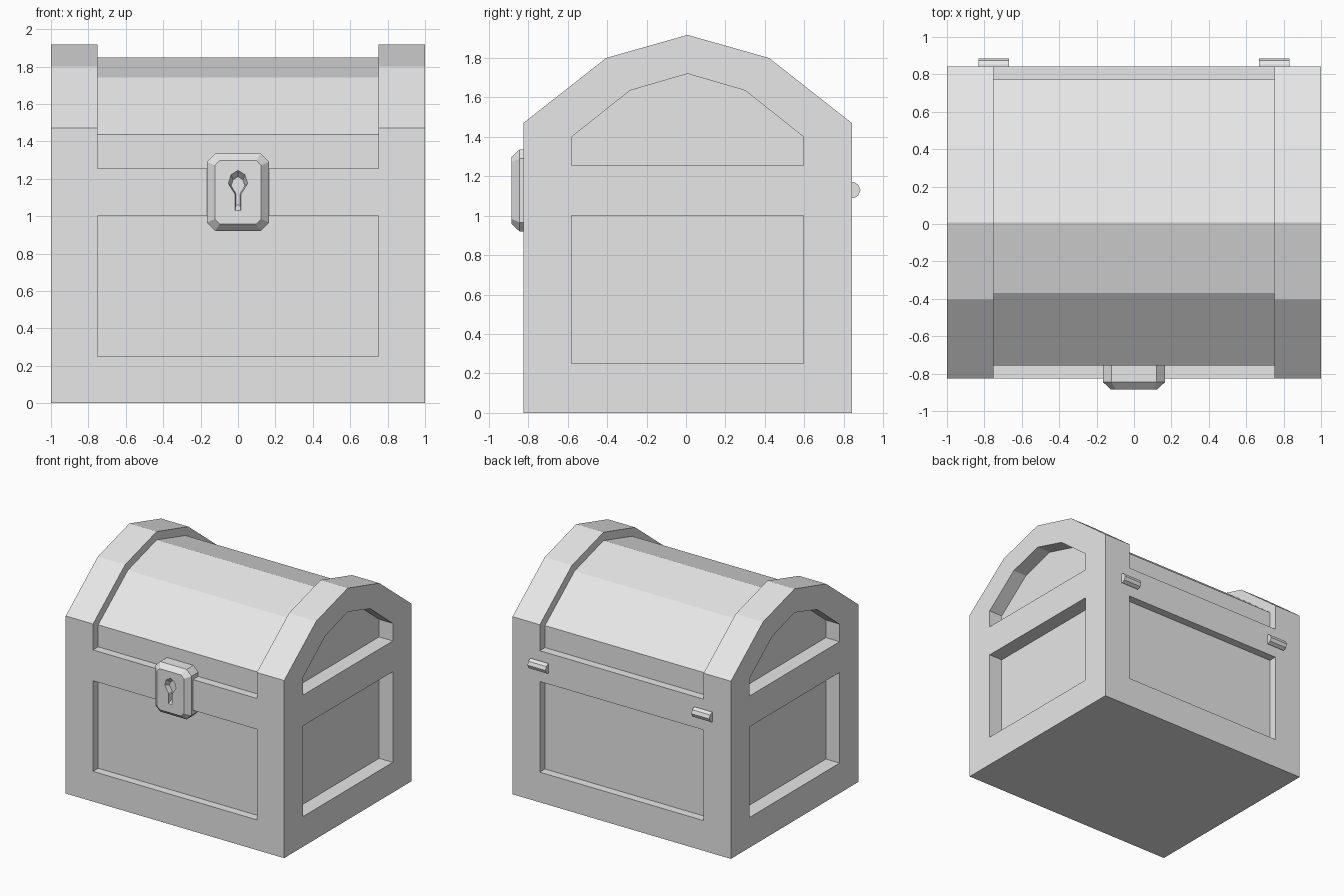
import bpy
import bmesh
from mathutils import Vector

cube = bpy.data.objects.get("Cube")
if cube:
    bpy.data.objects.remove(cube, do_unlink=True)

# One plain grey for the whole chest
grey = bpy.data.materials.new("plain_grey")
grey.use_nodes = True
grey.diffuse_color = (0.8, 0.8, 0.8, 1)
grey.node_tree.nodes["Principled BSDF"].inputs["Base Color"].default_value = (0.8, 0.8, 0.8, 1)

CY = 0.008            # middle of the box in depth
HALF = 0.833          # half depth of the box
SEAM = 1.13           # height where lid meets body


def loft(name, rings):
    """Closed solid through matching rings of points."""
    bm = bmesh.new()
    loops = [[bm.verts.new(Vector(p)) for p in ring] for ring in rings]
    n = len(loops[0])
    for a, b in zip(loops, loops[1:]):
        for i in range(n):
            j = (i + 1) % n
            bm.faces.new((a[i], a[j], b[j], b[i]))
    bm.faces.new(loops[0])
    bm.faces.new(loops[-1])
    bmesh.ops.recalc_face_normals(bm, faces=bm.faces)
    mesh = bpy.data.meshes.new(name)
    bm.to_mesh(mesh)
    bm.free()
    mesh.materials.append(grey)
    obj = bpy.data.objects.new(name, mesh)
    bpy.context.collection.objects.link(obj)
    return obj


def prism_x(name, profile, x0, x1):
    """Extrude a (y, z) profile along x."""
    return loft(name, [[(x, y, z) for y, z in profile] for x in (x0, x1)])


def rect(y0, y1, z0, z1):
    return [(y0, z0), (y1, z0), (y1, z1), (y0, z1)]


def arch(base, shoulder, bend, peak):
    """Symmetric lid outline from (half depth, height) pairs, front to back."""
    left = [(CY - h, z) for h, z in (base, shoulder, bend)]
    right = [(CY + h, z) for h, z in (bend, shoulder, base)]
    return left + [(CY, peak)] + right


def carve(target, cutter):
    cutter.hide_render = True
    mod = target.modifiers.new("carve", 'BOOLEAN')
    mod.operation = 'DIFFERENCE'
    mod.solver = 'EXACT'
    mod.object = cutter
    bpy.context.view_layer.objects.active = target
    bpy.ops.object.modifier_apply(modifier=mod.name)
    bpy.data.objects.remove(cutter, do_unlink=True)


# Lower box with sunken panels on all four sides
body = prism_x("chest_body", rect(CY - HALF, CY + HALF, 0, SEAM), -1, 1)
for s in (-1, 1):
    panel = rect(CY + s * (HALF - 0.068), CY + s * 1.2, 0.25, 1.0)
    carve(body, prism_x("panel_cutter", panel, -0.75, 0.75))
    panel = rect(CY - 0.588, CY + 0.588, 0.25, 1.0)
    carve(body, prism_x("side_panel_cutter", panel, s * 0.875, s * 1.2))

# Faceted lid: lowered barrel between two raised end bands
lid = prism_x("chest_lid", arch((HALF, SEAM), (HALF, 1.47), (0.413, 1.80), 1.917), -1, 1)
barrel = arch((0.765, 1.255), (0.765, 1.437), (0.378, 1.74), 1.848)
outside = [(1.2, 1.255), (1.2, 2.2), (-1.2, 2.2), (-1.2, 1.255)]
carve(lid, prism_x("barrel_cutter", barrel + outside, -0.75, 0.75))
niche = arch((0.588, 1.255), (0.588, 1.40), (0.292, 1.635), 1.72)
for s in (-1, 1):
    carve(lid, prism_x("niche_cutter", niche, s * 0.875, s * 1.2))


def octagon(y, hx, hz, cut, cz=1.128):
    """Rectangle with cut corners, upright at depth y."""
    pts = [(hx, hz - cut), (hx - cut, hz), (cut - hx, hz), (-hx, hz - cut),
           (-hx, cut - hz), (cut - hx, -hz), (hx - cut, -hz), (hx, cut - hz)]
    return [(x, y, cz + z) for x, z in pts]


# Lock plate with chamfered rim
lock = loft("lock", [octagon(-0.74, 0.166, 0.207, 0.045),
                     octagon(-0.845, 0.166, 0.207, 0.045),
                     octagon(-0.885, 0.124, 0.17, 0.026)])

# Keyhole, narrowing as it goes in
half = [(0.015, 1.03), (0.015, 1.115), (0.052, 1.175), (0.038, 1.222)]
keyhole = half + [(0, 1.246)] + [(-x, z) for x, z in reversed(half)]


def key_ring(y, k):
    return [(x * k, y, 1.13 + (z - 1.13) * k) for x, z in keyhole]


carve(lock, loft("keyhole_cutter", [key_ring(-0.90, 1.0), key_ring(-0.886, 1.0),
                                    key_ring(-0.845, 0.7)]))

# Two hinge barrels on the back seam
hinge = [(0.82, -0.04), (0.852, -0.04), (0.873, -0.028), (0.885, 0),
         (0.873, 0.028), (0.852, 0.04), (0.82, 0.04)]
for side, x in (("right", -0.75), ("left", 0.75)):
    prism_x("hinge_" + side, [(y, SEAM + z) for y, z in hinge], x - 0.082, x + 0.082)
